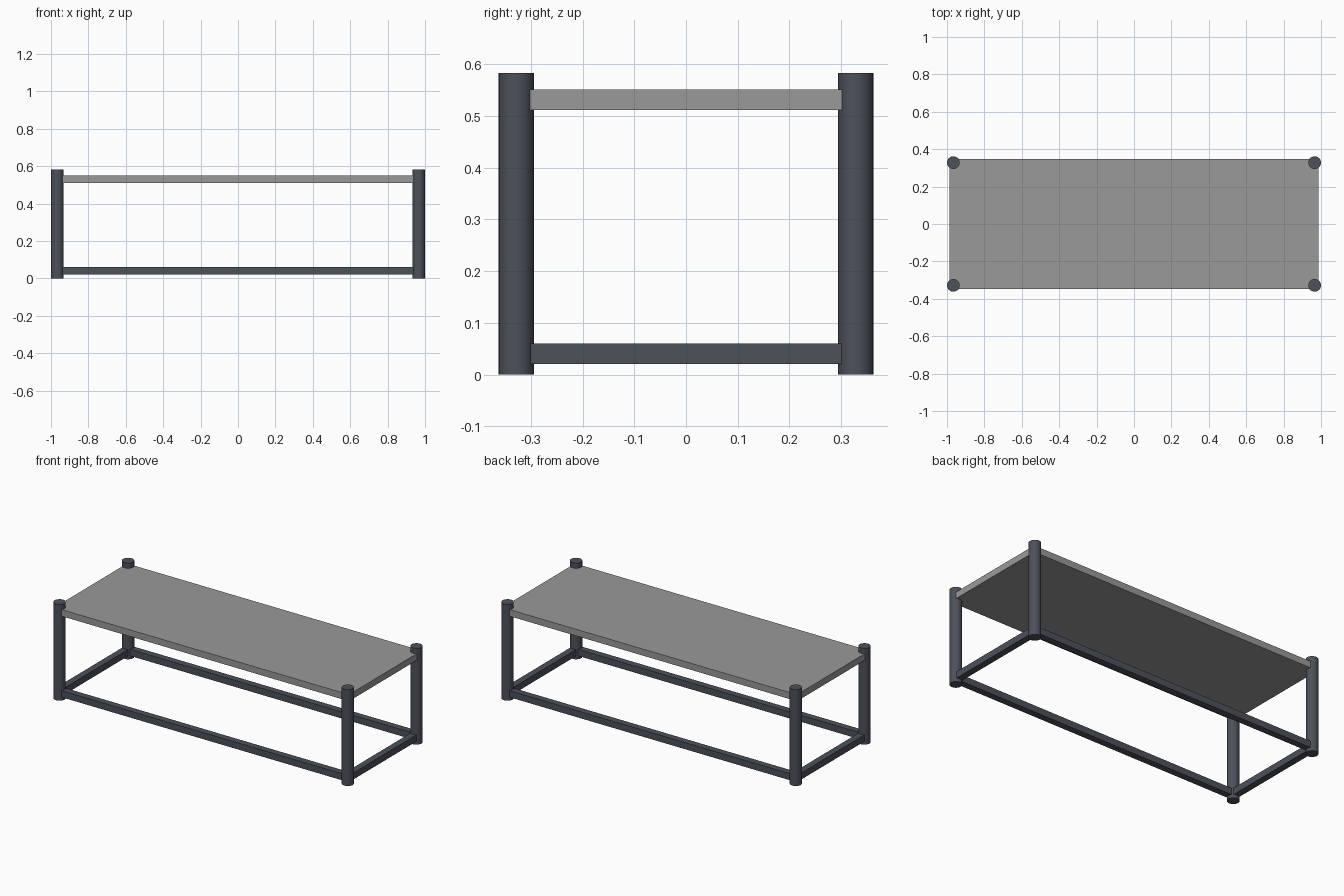
import bpy
import math

cube = bpy.data.objects.get("Cube")
if cube:
    bpy.data.objects.remove(cube, do_unlink=True)


def material(name, rgb):
    mat = bpy.data.materials.new(name)
    mat.use_nodes = True
    mat.diffuse_color = (*rgb, 1)
    mat.node_tree.nodes["Principled BSDF"].inputs["Base Color"].default_value = (*rgb, 1)
    return mat


GREY = material("stone grey", (0.32, 0.32, 0.32))
SLATE = material("dark slate metal", (0.072, 0.082, 0.102))

HEIGHT = 0.583
LEG_RADIUS = 0.034
LEG_X, LEG_Y = 0.966, 0.328
RAIL = 0.04
RAIL_Z = 0.04


def box(name, size, location, mat):
    bpy.ops.mesh.primitive_cube_add(size=1, location=location)
    obj = bpy.context.object
    obj.name = name
    obj.scale = size
    bpy.ops.object.transform_apply(location=False, rotation=False, scale=True)
    obj.data.materials.append(mat)


def leg(name, x, y):
    bpy.ops.mesh.primitive_cylinder_add(
        vertices=32, radius=LEG_RADIUS, depth=HEIGHT, location=(x, y, HEIGHT / 2))
    obj = bpy.context.object
    obj.name = name
    obj.data.materials.append(SLATE)
    bpy.ops.object.shade_smooth_by_angle(angle=math.radians(40))


# Slab resting between the posts
box("table_top", (1.974, 0.696, 0.04), (0, 0, 0.531), GREY)

# Four round posts
for side, sx in (("left", 1), ("right", -1)):
    for end, sy in (("front", -1), ("back", 1)):
        leg(f"{end}_{side}_leg", sx * LEG_X, sy * LEG_Y)

# Square rails joining the posts near the ground
for end, sy in (("front", -1), ("back", 1)):
    box(f"{end}_rail", (2 * LEG_X, RAIL, RAIL), (0, sy * LEG_Y, RAIL_Z), SLATE)
for side, sx in (("left", 1), ("right", -1)):
    box(f"{side}_rail", (RAIL, 2 * LEG_Y, RAIL), (sx * LEG_X, 0, RAIL_Z), SLATE)
